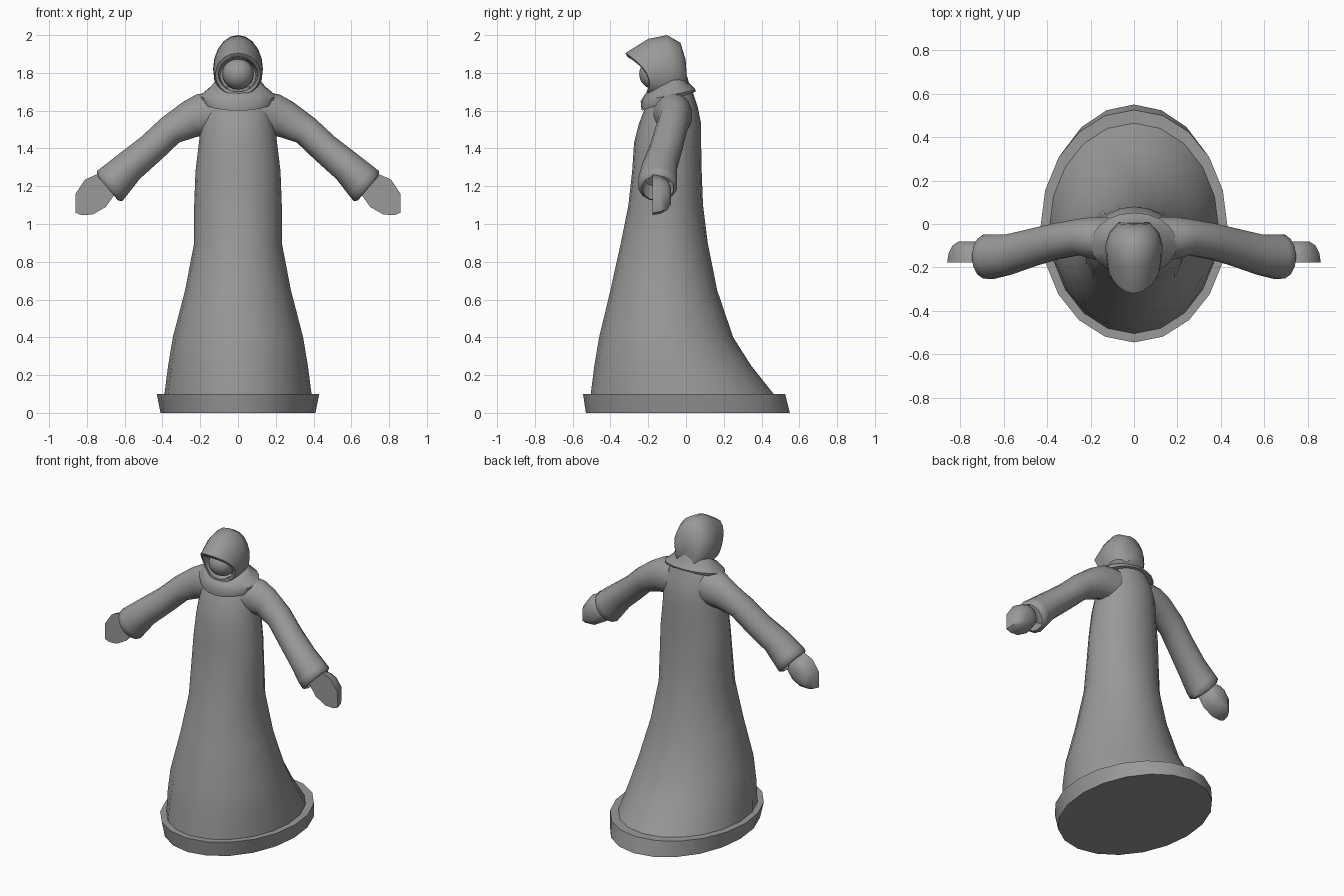
import bpy, bmesh, math
from mathutils import Vector

if "Cube" in bpy.data.objects:
    bpy.data.objects.remove(bpy.data.objects["Cube"])

grey = bpy.data.materials.new("cloth grey")
grey.diffuse_color = (0.32, 0.32, 0.32, 1)
grey.use_nodes = True
grey.node_tree.nodes["Principled BSDF"].inputs["Base Color"].default_value = grey.diffuse_color


def loft(name, rings, angle=50, mirror=False):
    """Skin a list of closed rings and cap both ends."""
    bm = bmesh.new()
    loops = [[bm.verts.new(p) for p in ring] for ring in rings]
    n = len(loops[0])
    for a, b in zip(loops, loops[1:]):
        for i in range(n):
            j = (i + 1) % n
            bm.faces.new((a[i], a[j], b[j], b[i]))
    bm.faces.new(loops[0][::-1])
    bm.faces.new(loops[-1])
    bmesh.ops.recalc_face_normals(bm, faces=bm.faces)
    mesh = bpy.data.meshes.new(name)
    bm.to_mesh(mesh)
    bm.free()
    return finish(bpy.data.objects.new(name, mesh), angle, mirror)


def finish(ob, angle, mirror=False):
    if ob.name not in bpy.context.collection.objects:
        bpy.context.collection.objects.link(ob)
    ob.data.materials.clear()
    ob.data.materials.append(grey)
    bpy.ops.object.select_all(action='DESELECT')
    ob.select_set(True)
    bpy.context.view_layer.objects.active = ob
    bpy.ops.object.shade_smooth_by_angle(angle=math.radians(angle))
    if mirror:
        ob.modifiers.new("mirror", 'MIRROR')
    return ob


def ring(a, b, half, n=20, bow=0.0):
    """Ellipse in a plane through the x axis, spanning (y, z) points a and b."""
    out = []
    for i in range(n):
        t = 2 * math.pi * i / n
        c, s = math.cos(t), math.sin(t)
        y = (a[0] + b[0]) / 2 + (a[0] - b[0]) / 2 * c + bow * s * s
        z = (a[1] + b[1]) / 2 + (a[1] - b[1]) / 2 * c
        out.append((half * s, y, z))
    return out


# Base hem
loft("base_hem", [
    ring((-0.53, 0), (0.55, 0), 0.41),
    ring((-0.545, 0.1), (0.525, 0.1), 0.43),
    ring((-0.49, 0.1), (0.46, 0.1), 0.385)])

# Robe body: z, half width, front y, back y
robe = [(0.08, 0.392, -0.507, 0.48), (0.25, 0.37, -0.485, 0.345),
        (0.4, 0.345, -0.46, 0.25), (0.65, 0.28, -0.40, 0.165),
        (0.9, 0.232, -0.345, 0.115), (1.1, 0.232, -0.305, 0.09),
        (1.28, 0.225, -0.285, 0.083), (1.43, 0.207, -0.275, 0.08),
        (1.53, 0.195, -0.25, 0.08), (1.62, 0.18, -0.215, 0.062),
        (1.70, 0.13, -0.17, 0.035)]
loft("robe_body", [ring((f, z), (b, z), w) for z, w, f, b in robe])

# Cowl draped round the shoulders
cowl = [((-0.19, 1.70), (0.0, 1.80), 0.12), ((-0.215, 1.69), (0.015, 1.75), 0.15),
        ((-0.24, 1.65), (0.052, 1.71), 0.20), ((-0.235, 1.60), (0.05, 1.70), 0.19),
        ((-0.19, 1.62), (0.02, 1.69), 0.15)]
loft("cowl", [ring(*c) for c in cowl])

# Hood, from the hollow opening round to the back: top, bottom, half width, bow
hood = [((-0.17, 1.87), (-0.14, 1.70), 0.095, 0.0),
        ((-0.31, 1.885), (-0.21, 1.70), 0.105, 0.05),
        ((-0.32, 1.905), (-0.21, 1.68), 0.12, 0.06),
        ((-0.20, 1.98), (-0.14, 1.66), 0.13, 0.03),
        ((-0.10, 2.0), (-0.09, 1.64), 0.132, 0.0),
        ((-0.03, 1.96), (-0.05, 1.66), 0.115, 0.0),
        ((-0.002, 1.87), (0.01, 1.70), 0.075, 0.0)]
loft("hood", [ring(a, b, w, 20, bow) for a, b, w, bow in hood], 60)

# Face inside the hood
bpy.ops.mesh.primitive_uv_sphere_add(segments=16, ring_count=10, radius=0.083,
                                     location=(0, -0.165, 1.795))
face = bpy.context.object
face.name = "face"
finish(face, 60)

# Sleeves: centre, radius across the arm, radius in depth
sleeve = [((0.10, -0.075, 1.575), 0.13, 0.11), ((0.18, -0.065, 1.575), 0.118, 0.10),
          ((0.25, -0.06, 1.555), 0.10, 0.085), ((0.36, -0.08, 1.495), 0.08, 0.085),
          ((0.455, -0.105, 1.405), 0.08, 0.088), ((0.575, -0.14, 1.305), 0.086, 0.095),
          ((0.655, -0.15, 1.225), 0.10, 0.105), ((0.68, -0.15, 1.20), 0.104, 0.104),
          ((0.69, -0.15, 1.19), 0.085, 0.085), ((0.63, -0.15, 1.25), 0.07, 0.075)]
tilts = [15, 20, 25, 38, 41, 40, 40, 40, 40, 40]
rings = []
for (c, r, ry), deg in zip(sleeve, tilts):
    up = Vector((math.sin(math.radians(deg)), 0, math.cos(math.radians(deg))))
    rings.append([Vector(c) + up * r * math.cos(t) + Vector((0, ry * math.sin(t), 0))
                  for t in (2 * math.pi * i / 14 for i in range(14))])
loft("sleeve", rings, 60, True)

# Mitten hands: flat palm in front, domed behind
outline = [(0.68, 1.24), (0.75, 1.262), (0.81, 1.235), (0.86, 1.16), (0.86, 1.06),
           (0.83, 1.047), (0.77, 1.05), (0.70, 1.09), (0.65, 1.16)]
cx, cz = 0.765, 1.15
rings = [[(cx + (x - cx) * s, y, cz + (z - cz) * s) for x, z in outline]
         for s, y in ((1, -0.177), (0.93, -0.135), (0.75, -0.10), (0.45, -0.08))]
loft("hand", rings, 50, True)
